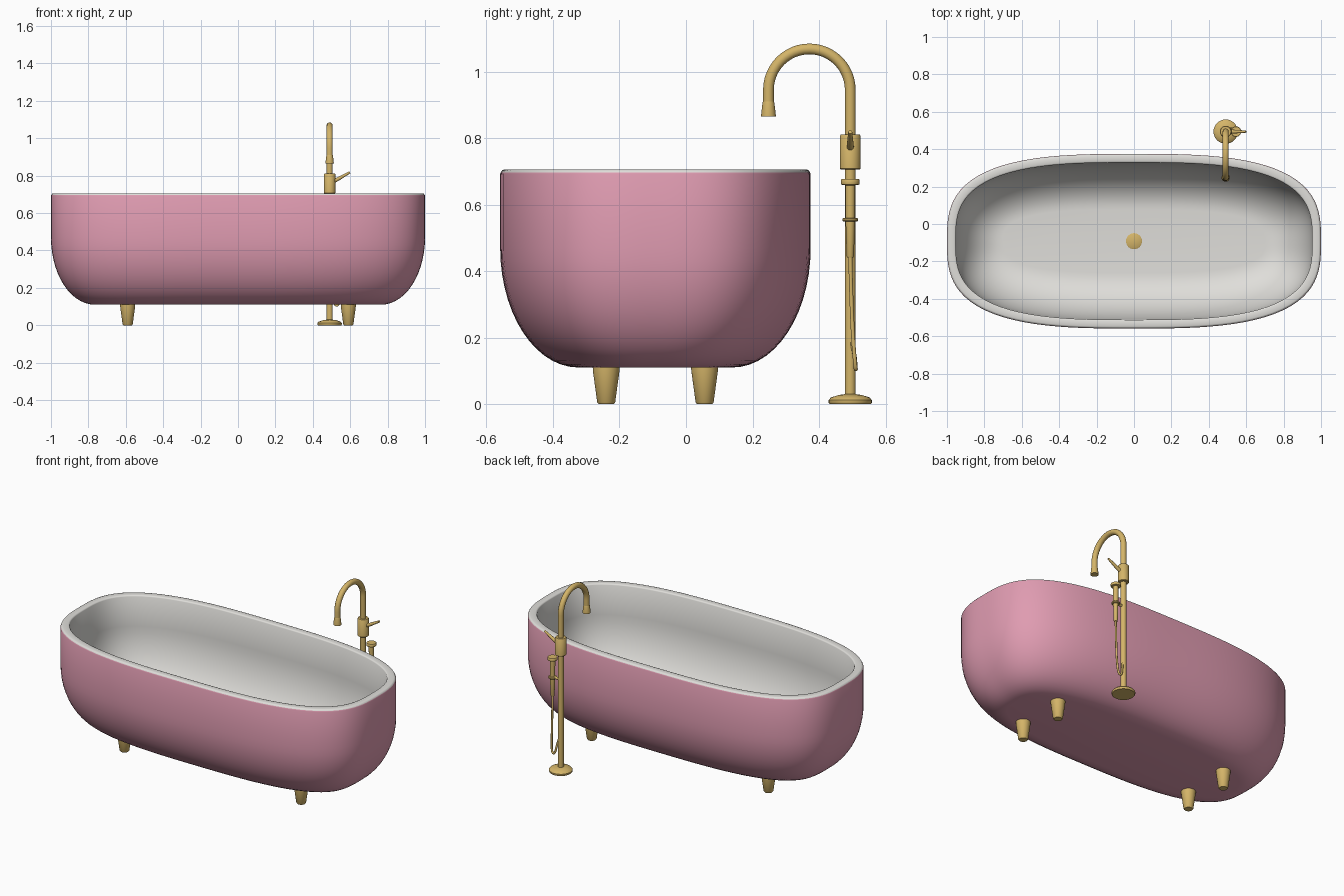
import bpy, bmesh, math
from mathutils import Vector

if "Cube" in bpy.data.objects:
    bpy.data.objects.remove(bpy.data.objects["Cube"])


def material(name, rgb):
    m = bpy.data.materials.new(name)
    m.use_nodes = True
    m.diffuse_color = (*rgb, 1)
    m.node_tree.nodes["Principled BSDF"].inputs["Base Color"].default_value = (*rgb, 1)
    return m


pink = material("pink enamel", (0.74, 0.33, 0.44))
white = material("warm white", (0.74, 0.73, 0.70))
gold = material("brushed gold", (0.66, 0.46, 0.14))


def smooth(obj, angle=40):
    bpy.ops.object.select_all(action='DESELECT')
    obj.select_set(True)
    bpy.context.view_layer.objects.active = obj
    bpy.ops.object.shade_smooth_by_angle(angle=math.radians(angle))


def loft(name, rings, mats, location=(0, 0, 0), rule=None):
    """Bridge closed rings of points and cap both ends."""
    bm = bmesh.new()
    loops = [[bm.verts.new(p) for p in ring] for ring in rings]
    n = len(loops[0])
    for k, (a, b) in enumerate(zip(loops, loops[1:])):
        for i in range(n):
            j = (i + 1) % n
            f = bm.faces.new((a[i], a[j], b[j], b[i]))
            f.material_index = rule(k) if rule else 0
    bm.faces.new(loops[0][::-1])
    top = bm.faces.new(loops[-1])
    top.material_index = rule(len(loops)) if rule else 0
    bmesh.ops.recalc_face_normals(bm, faces=bm.faces)
    mesh = bpy.data.meshes.new(name)
    bm.to_mesh(mesh)
    bm.free()
    obj = bpy.data.objects.new(name, mesh)
    bpy.context.collection.objects.link(obj)
    obj.location = location
    for m in mats:
        mesh.materials.append(m)
    smooth(obj)
    return obj


def circle(r, z, n=32):
    return [(r * math.cos(t * math.tau / n), r * math.sin(t * math.tau / n), z) for t in range(n)]


def lathe(name, profile, location):
    return loft(name, [circle(r, z) for r, z in profile], [gold], location)


def tube(name, points, radius, spline='POLY', taper=None):
    cu = bpy.data.curves.new(name, 'CURVE')
    cu.dimensions = '3D'
    cu.bevel_depth = radius
    cu.bevel_resolution = 5
    cu.use_fill_caps = True
    sp = cu.splines.new(spline)
    sp.points.add(len(points) - 1)
    for i, p in enumerate(points):
        sp.points[i].co = (*p, 1)
        sp.points[i].radius = taper[i] if taper else 1
    if spline == 'NURBS':
        sp.order_u = 3
        sp.use_endpoint_u = True
        sp.resolution_u = 10
    cu.materials.append(gold)
    obj = bpy.data.objects.new(name, cu)
    bpy.context.collection.objects.link(obj)
    bpy.ops.object.select_all(action='DESELECT')
    obj.select_set(True)
    bpy.context.view_layer.objects.active = obj
    bpy.ops.object.convert(target='MESH')
    smooth(bpy.context.object)


# Tub: rounded oval rings running up the outside, over the rim, down inside
TUB_Y = -0.092


def oval(inset, z, n=112, power=3):
    ring = []
    for i in range(n):
        c, s = math.cos(i * math.tau / n), math.sin(i * math.tau / n)
        k = (abs(c) ** power + abs(s) ** power) ** (-1 / power)
        ring.append(((1 - inset) * c * k, (0.467 - inset) * s * k, z))
    return ring


def bowl(base_inset, width, z0, height, steps=14):
    """Quarter ellipse from the flat floor to the upright wall."""
    out = []
    for i in range(steps + 1):
        t = i / steps * math.pi / 2
        out.append((base_inset + width * (1 - math.sin(t)), z0 + height * (1 - math.cos(t))))
    return out


outer = bowl(0, 0.235, 0.11, 0.36) + [(0, 0.692), (0.002, 0.697)]
rim = [(0.006, 0.703), (0.011, 0.705), (0.039, 0.705), (0.044, 0.703), (0.047, 0.698)]
inner = bowl(0.048, 0.25, 0.16, 0.36)[::-1]
loft("bathtub", [oval(*p) for p in outer + rim + inner], [pink, white], (0, TUB_Y, 0),
     lambda k: 0 if k < len(outer) - 1 else 1)

# Drain
lathe("drain", [(0.043, 0), (0.043, 0.005), (0.038, 0.008)], (0, TUB_Y, 0.158))

# Feet
for side, x in (("left", 0.59), ("right", -0.59)):
    for end, y in (("front", -0.148), ("back", 0.148)):
        lathe(f"{end}_{side}_foot", [(0.023, 0), (0.027, 0.005), (0.04, 0.1), (0.041, 0.118)],
              (x, TUB_Y + y, 0))

# Floor standing tap
TX, TY = 0.49, 0.494
lathe("tap_base", [(0.062, 0), (0.065, 0.004), (0.065, 0.012), (0.058, 0.02),
                   (0.035, 0.027), (0.016, 0.03)], (TX, TY, 0))
R = 0.123
arc = [(TX, TY - R + R * math.cos(a), 0.945 + R * math.sin(a))
       for a in (i * math.pi / 24 for i in range(25))]
tube("tap_pipe", [(TX, TY, 0.01)] + arc + [(TX, TY - 2 * R, 0.89)], 0.0165)
lathe("tap_body", [(0.028, 0.705), (0.031, 0.708), (0.031, 0.807), (0.028, 0.811)], (TX, TY, 0))
lathe("spout_nozzle", [(0.022, 0.865), (0.022, 0.87), (0.018, 0.905), (0.0165, 0.91)],
      (TX, TY - 2 * R, 0))
tube("tap_lever", [(TX + 0.02, TY, 0.77), (TX + 0.045, TY, 0.782), (TX + 0.108, TY, 0.818)],
     0.01, taper=[1.1, 1.0, 0.6])

# Hand shower beside the column
SX = TX + 0.055
lathe("hand_shower", [(0.009, 0.44), (0.011, 0.445), (0.014, 0.55), (0.015, 0.658),
                      (0.027, 0.66), (0.028, 0.663), (0.028, 0.674), (0.026, 0.677)], (SX, TY, 0))
lathe("shower_holder", [(0.021, 0.549), (0.024, 0.552), (0.024, 0.557), (0.021, 0.56)],
      (SX, TY, 0))
tube("holder_arm", [(TX, TY, 0.555), (SX, TY, 0.555)], 0.008)
tube("shower_hose", [(SX, TY, 0.45), (SX, TY + 0.002, 0.35), (SX, TY + 0.008, 0.2),
                     (SX - 0.005, TY + 0.016, 0.105), (SX - 0.028, TY + 0.017, 0.105),
                     (TX + 0.018, TY + 0.012, 0.16), (TX + 0.008, TY, 0.205)], 0.006, 'NURBS')
